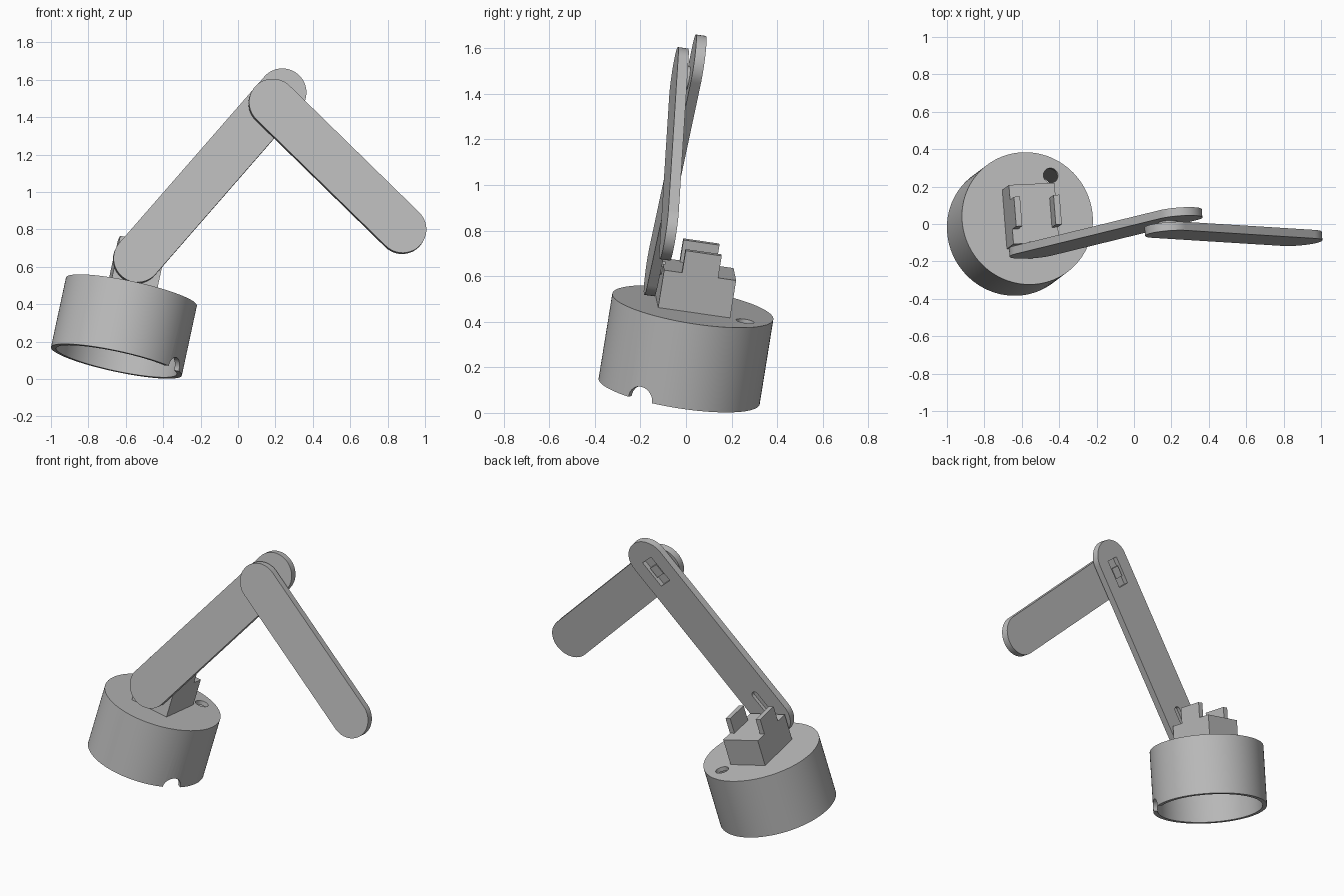
import bpy
import bmesh
from math import pi, cos, sin, atan2, radians
from mathutils import Matrix, Vector

cube = bpy.data.objects.get("Cube")
if cube:
    bpy.data.objects.remove(cube)

# Single grey finish
grey = bpy.data.materials.new("light_grey")
grey.use_nodes = True
colour = (0.5, 0.5, 0.5, 1)
grey.diffuse_color = colour
grey.node_tree.nodes["Principled BSDF"].inputs["Base Color"].default_value = colour

# Tilted frame of the whole arm: joints turn about its Y, the base stands along its Z
up = Vector((0.208, 0.156, 0.966)).normalized()
back = Vector((-0.078, 0.987, -0.143))
back = (back - up * back.dot(up)).normalized()
side = back.cross(up)
FRAME = Matrix((side, back, up)).transposed().to_4x4()
FRAME.translation = (-0.65, -0.03, 0.095)


def prism(name, outline, depth, place=Matrix()):
    """Extrude a flat XY outline along +Z, then place it."""
    bm = bmesh.new()
    face = bm.faces.new([bm.verts.new((x, y, 0)) for x, y in outline])
    new = bmesh.ops.extrude_face_region(bm, geom=[face])["geom"]
    bmesh.ops.translate(bm, vec=(0, 0, depth),
                        verts=[v for v in new if isinstance(v, bmesh.types.BMVert)])
    bmesh.ops.transform(bm, matrix=place, verts=bm.verts)
    bmesh.ops.recalc_face_normals(bm, faces=bm.faces)
    mesh = bpy.data.meshes.new(name)
    bm.to_mesh(mesh)
    bm.free()
    mesh.materials.append(grey)
    obj = bpy.data.objects.new(name, mesh)
    bpy.context.collection.objects.link(obj)
    return obj


def circle(r, n=32):
    return [(r * cos(2 * pi * i / n), r * sin(2 * pi * i / n)) for i in range(n)]


def disc(name, r, at, depth, n=32):
    return prism(name, circle(r, n), depth, Matrix.Translation(at))


def box(name, low, high):
    (a, b, c), (d, e, f) = low, high
    return prism(name, [(a, b), (d, b), (d, e), (a, e)], f - c,
                 Matrix.Translation((0, 0, c)))


def facing_front(front):
    """Stand a drawing up so its XY becomes XZ and it extrudes backward."""
    return Matrix(((1, 0, 0, 0), (0, 0, 1, front), (0, 1, 0, 0), (0, 0, 0, 1)))


def link(name, p, q, r, front, rear, n=24):
    """Round-ended bar from p to q in the XZ plane."""
    a = atan2(q[1] - p[1], q[0] - p[0])
    pts = []
    for centre, start in ((q, a - pi / 2), (p, a + pi / 2)):
        for i in range(n + 1):
            t = start + pi * i / n
            pts.append((centre[0] + r * cos(t), centre[1] + r * sin(t)))
    return prism(name, pts, rear - front, facing_front(front))


def bar(name, p, q, width, front, rear):
    """Square-ended bar from p to q in the XZ plane."""
    w = (q - p).normalized().orthogonal() * width / 2
    return prism(name, [p - w, q - w, q + w, p + w], rear - front, facing_front(front))


def pin(name, at, r, front, rear):
    place = Matrix.Translation((at[0], 0, at[1])) @ facing_front(front)
    return prism(name, circle(r), rear - front, place)


def cut(obj, *cutters):
    for cutter in cutters:
        cutter.hide_render = True
        mod = obj.modifiers.new("cut", "BOOLEAN")
        mod.operation, mod.solver, mod.object = "DIFFERENCE", "EXACT", cutter
        with bpy.context.temp_override(object=obj, active_object=obj):
            bpy.ops.object.modifier_apply(modifier=mod.name)
        bpy.data.objects.remove(cutter)


# Hollow round base, open below, with a cable hole and a notch in the rim
R, H, WALL = 0.358, 0.385, 0.028
base = disc("base", R, (0, 0, 0), H, 96)
notch_turn = Matrix.Rotation(radians(-32), 4, "Z") @ Matrix.Translation((0.2, 0, 0))
notch = prism("notch_cutter", circle(0.06), 0.3,
              notch_turn @ Matrix.Rotation(pi / 2, 4, "Y"))
cut(base,
    disc("cavity_cutter", R - WALL, (0, 0, -0.1), H - WALL + 0.1, 96),
    disc("hole_cutter", 0.04, (0.146, 0.226, 0.2), 0.4),
    notch)

# Motor mount: block with two upright tabs
TOP = H + 0.17
block = box("mount_block", (-0.125, -0.16, H), (0.125, 0.16, TOP))
tabs = [box("mount_tab", (x, -0.08, TOP), (x + 0.033, 0.08, TOP + 0.1))
        for x in (-0.125, 0.092)]

# Upper arm: back has a horn slot at the shoulder and a motor pocket at the elbow
shoulder, tip = Vector((-0.016, 0.533)), Vector((0.556, 1.583))
along = (tip - shoulder).normalized()
elbow = tip - along * 0.087
FRONT, REAR = -0.22, -0.175
upper_arm = link("upper_arm", shoulder, tip, 0.128, FRONT, REAR)
cut(upper_arm,
    link("slot_cutter", shoulder, shoulder + along * 0.16, 0.022, REAR - 0.022, REAR + 0.1),
    bar("pocket_cutter", elbow - along * 0.09, elbow + along * 0.09, 0.085,
        REAR - 0.03, REAR + 0.1))
pocket_block = bar("pocket_block", elbow - along * 0.035, elbow + along * 0.035, 0.06,
                   REAR - 0.03, REAR - 0.008)

# Forearm, hung in front of the upper arm
hand = Vector((1.335, 0.99))
forearm = link("forearm", elbow, hand, 0.128, -0.286, -0.24)

# Joint pins
pins = [pin("shoulder_pin", shoulder, 0.03, REAR - 0.022, -0.15),
        pin("elbow_pin", elbow, 0.05, -0.25, FRONT + 0.01)]

# Set every part in the tilted frame and smooth the curved sides
bpy.ops.object.select_all(action="DESELECT")
for obj in [base, block, upper_arm, pocket_block, forearm] + tabs + pins:
    obj.matrix_world = FRAME
    obj.select_set(True)
bpy.context.view_layer.objects.active = base
bpy.ops.object.shade_smooth_by_angle(angle=radians(30))
